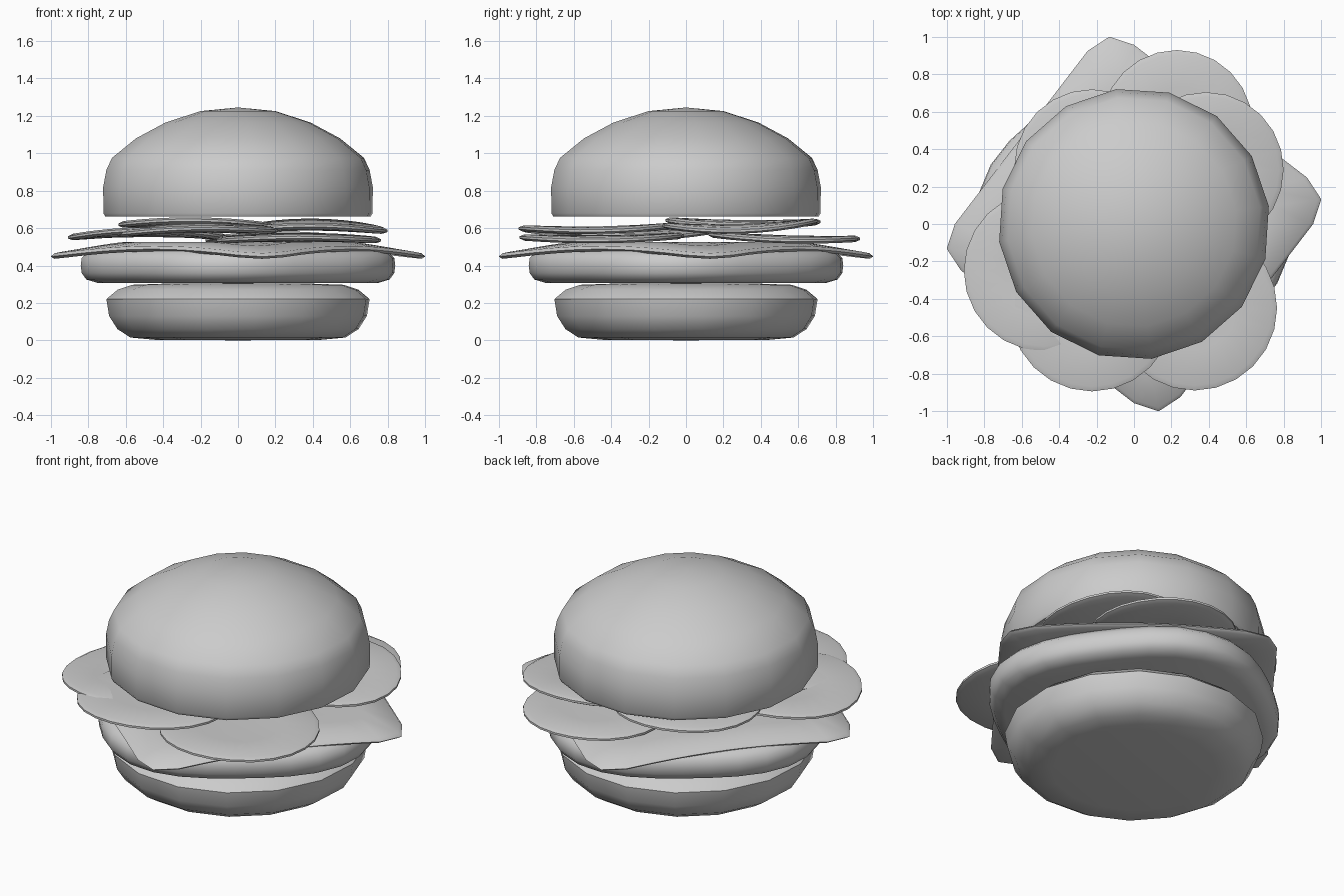
import bpy, bmesh
from math import sin, cos, pi, radians

if "Cube" in bpy.data.objects:
    bpy.data.objects.remove(bpy.data.objects["Cube"])

def layer(name, profile, sides, shape=lambda a: 1.0, height=lambda x, y: 0.0,
          centre=(0, 0), turn=0.0, sharp=50):
    """Spin a (radius, z) profile that starts and ends on the axis."""
    bm = bmesh.new()
    bottom = bm.verts.new((*centre, profile[0][1] + height(0, 0)))
    top = bm.verts.new((*centre, profile[-1][1] + height(0, 0)))
    rings = []
    for r, z in profile[1:-1]:
        ring = []
        for i in range(sides):
            a = turn + 2 * pi * i / sides
            x, y = r * shape(a) * cos(a), r * shape(a) * sin(a)
            ring.append(bm.verts.new((x + centre[0], y + centre[1], z + height(x, y))))
        rings.append(ring)
    for i in range(sides):
        j = (i + 1) % sides
        bm.faces.new((bottom, rings[0][j], rings[0][i]))
        bm.faces.new((top, rings[-1][i], rings[-1][j]))
        for lo, hi in zip(rings, rings[1:]):
            bm.faces.new((lo[i], lo[j], hi[j], hi[i]))
    bmesh.ops.recalc_face_normals(bm, faces=bm.faces)
    mesh = bpy.data.meshes.new(name)
    bm.to_mesh(mesh)
    bm.free()
    ob = bpy.data.objects.new(name, mesh)
    bpy.context.collection.objects.link(ob)
    bpy.ops.object.select_all(action='DESELECT')
    ob.select_set(True)
    bpy.context.view_layer.objects.active = ob
    bpy.ops.object.shade_smooth_by_angle(angle=radians(sharp))
    return ob

TURN = radians(7.5)

# Buns
layer("bottom_bun", [(0, 0), (0.45, 0.003), (0.58, 0.015), (0.65, 0.06), (0.695, 0.13),
                     (0.71, 0.22), (0.65, 0.27), (0.57, 0.297), (0.4, 0.303), (0, 0.303)],
      16, turn=TURN)
layer("top_bun", [(0, 0.665), (0.715, 0.662), (0.726, 0.68), (0.727, 0.82), (0.71, 0.91),
                  (0.68, 0.975), (0.55, 1.08), (0.39, 1.165), (0.2, 1.226), (0, 1.245)],
      16, turn=TURN)

# Patty with a gently lobed outline
layer("patty", [(0, 0.305), (0.74, 0.307), (0.80, 0.325), (0.825, 0.36), (0.83, 0.40),
                (0.825, 0.44), (0.79, 0.475), (0.72, 0.49), (0, 0.49)],
      32, shape=lambda a: 0.975 + 0.045 * cos(4 * (a + radians(8))))

# Square cheese slice with drooping corners
def square(a):
    t = (a - TURN + pi / 4) % (pi / 2) - pi / 4
    return min(1.01, 0.76 / max(cos(pi / 4 - abs(t)), 0.01))

def droop(x, y):
    r = (x * x + y * y) ** 0.5
    return -0.16 * max(0, r - 0.62)

layer("cheese", [(0, 0.492), (0.4, 0.492), (0.75, 0.492), (0.98, 0.495), (1, 0.51),
                 (0.98, 0.525), (0.75, 0.527), (0.4, 0.527), (0, 0.527)],
      48, shape=square, height=droop, turn=TURN)

# Round slices: name, x, y, radius, z, x tilt, y tilt, bend
slices = [
    ("slice_back", 0.23, 0.525, 0.405, 0.545, 0.0, -0.03, 0.01),
    ("slice_front_right", 0.325, -0.45, 0.44, 0.545, 0.0, 0.01, 0.01),
    ("slice_left", -0.48, -0.25, 0.43, 0.57, 0.0, 0.0, 0.02),
    ("slice_front_left", -0.225, -0.455, 0.44, 0.592, 0.02, 0.02, 0.015),
    ("slice_right", 0.385, 0.29, 0.415, 0.605, 0.0, 0.03, 0.02),
    ("slice_back_left", -0.225, 0.305, 0.415, 0.626, -0.01, -0.01, 0.012),
]
for name, x, y, r, z, tx, ty, bend in slices:
    layer(name, [(0, z - 0.017), (r * 0.5, z - 0.017), (r * 0.94, z - 0.017),
                 (r, z - 0.006), (r, z + 0.006), (r * 0.94, z + 0.017),
                 (r * 0.5, z + 0.017), (0, z + 0.017)],
          24, centre=(x, y),
          height=lambda u, v, r=r, tx=tx, ty=ty, b=bend:
              tx * u + ty * v + b * (v * v - u * u) / (r * r))
